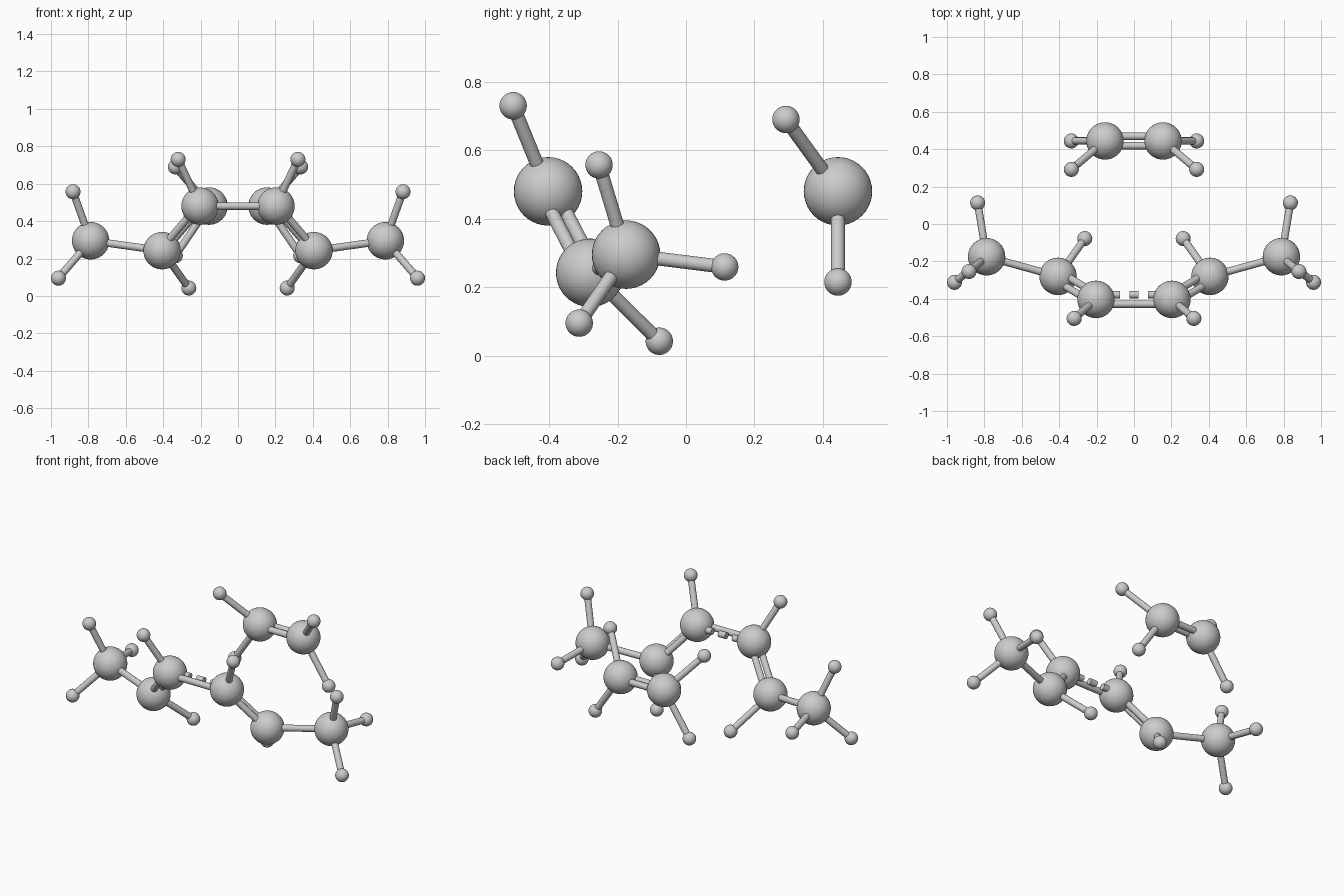
import bpy
from mathutils import Vector

if "Cube" in bpy.data.objects:
    bpy.data.objects.remove(bpy.data.objects["Cube"])

CARBON_R, HYDROGEN_R, BOND_R, OFFSET = 0.10, 0.04, 0.02, 0.025


def finish(obj, name):
    obj.name = name
    bpy.ops.object.shade_smooth_by_angle()
    return obj


def atom(name, pos, radius):
    bpy.ops.mesh.primitive_uv_sphere_add(segments=40, ring_count=20, radius=radius, location=pos)
    finish(bpy.context.object, name)


def rod(name, a, b):
    a, b = Vector(a), Vector(b)
    d = b - a
    bpy.ops.mesh.primitive_cylinder_add(vertices=24, radius=BOND_R, depth=d.length, location=(a + b) / 2)
    obj = bpy.context.object
    obj.rotation_euler = d.to_track_quat('Z', 'Y').to_euler()
    finish(obj, name)


def double_bond(name, a, b):
    a, b = Vector(a), Vector(b)
    off = (b - a).cross(Vector((0, 0, 1))).normalized() * OFFSET
    rod(name + "_a", a + off, b + off)
    rod(name + "_b", a - off, b - off)


# right half of the layout: carbon position and its attached hydrogens
groups = {
    "inner": ((0.203, -0.403, 0.48), [(0.32, -0.505, 0.73)]),
    "outer": ((0.406, -0.28, 0.242), [(0.263, -0.078, 0.042)]),
    "methyl": ((0.788, -0.175, 0.295), [(0.882, -0.254, 0.557),
                                        (0.836, 0.113, 0.259),
                                        (0.96, -0.312, 0.095)]),
    "ethene": ((0.155, 0.444, 0.48), [(0.335, 0.292, 0.69), (0.335, 0.444, 0.215)]),
}

for side, s in (("right", 1), ("left", -1)):
    def m(p):
        return (p[0] * s, p[1], p[2])

    # atoms and their hydrogen bonds
    for key, (c, hydrogens) in groups.items():
        atom(f"{key}_carbon_{side}", m(c), CARBON_R)
        for i, h in enumerate(hydrogens):
            atom(f"{key}_hydrogen_{i}_{side}", m(h), HYDROGEN_R)
            rod(f"{key}_hydrogen_bond_{i}_{side}", m(c), m(h))

    # chain bonds
    double_bond(f"chain_double_bond_{side}", m(groups["inner"][0]), m(groups["outer"][0]))
    rod(f"methyl_bond_{side}", m(groups["outer"][0]), m(groups["methyl"][0]))

# double bond of the separate small molecule
x, y, z = groups["ethene"][0]
double_bond("ethene_double_bond", (-x, y, z), (x, y, z))

# central bond: one solid rod and one dashed rod
x, y, z = groups["inner"][0]
rod("central_bond", (-x, y - OFFSET, z), (x, y - OFFSET, z))
for i in (-1, 0, 1):
    cx = i * 0.1
    rod(f"central_dash_{i + 1}", (cx - 0.025, y + OFFSET, z), (cx + 0.025, y + OFFSET, z))
